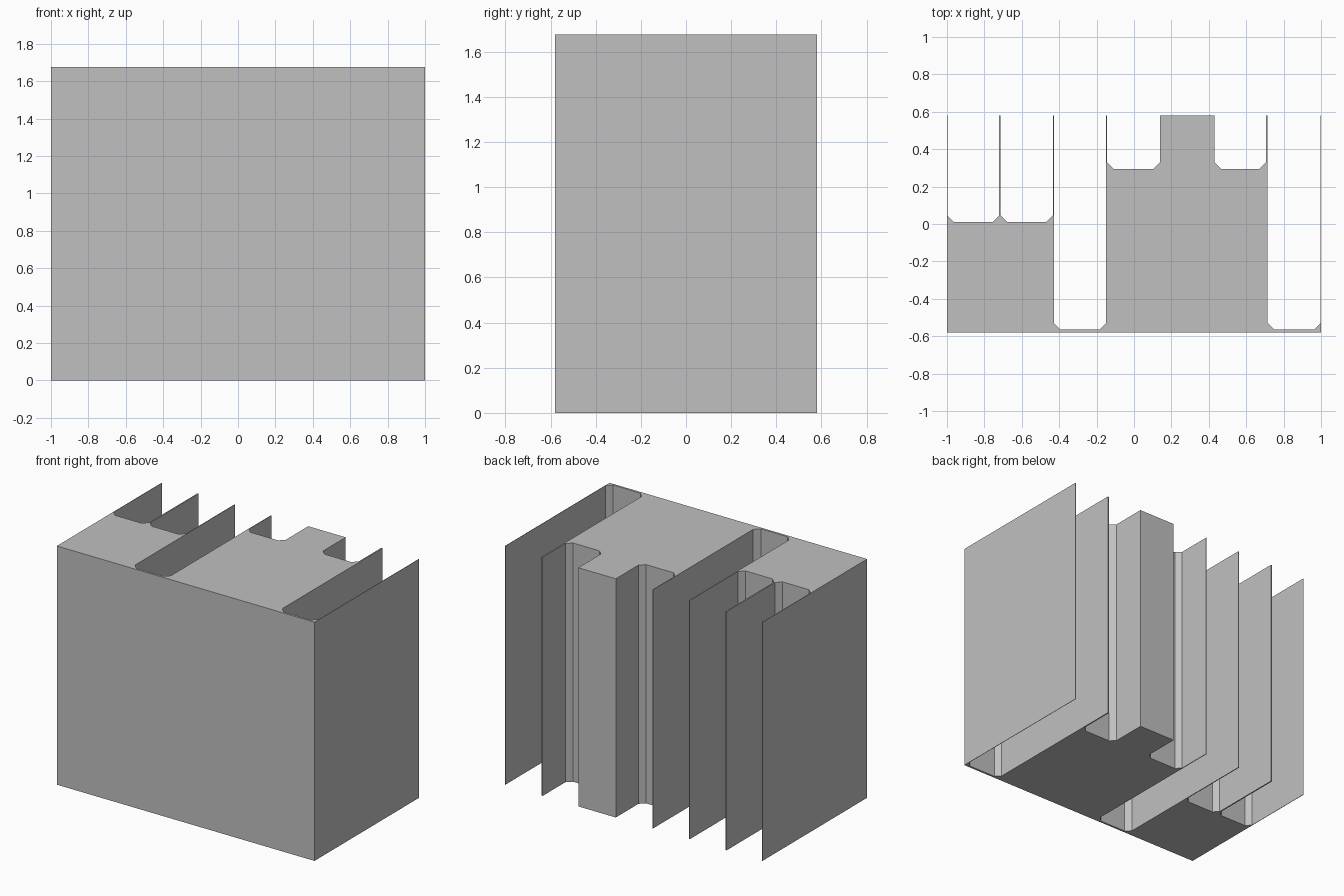
import bpy
import bmesh

cube = bpy.data.objects.get("Cube")
if cube:
    bpy.data.objects.remove(cube, do_unlink=True)

HEIGHT = 1.675
HALF_X = 1.0
HALF_Y = 0.58
CHAMFER = 0.035

# Pockets open to the back: left edge, right edge, floor depth
POCKETS = [
    (-0.997, -0.722, 0.01),
    (-0.713, -0.434, 0.01),
    (-0.428, -0.150, -0.565),
    (-0.145, 0.139, 0.295),
    (0.430, 0.706, 0.295),
    (0.715, 0.997, -0.565),
]


def pocket_outline(x0, x1, floor):
    """Pocket with two chamfered inner corners, walked along +x."""
    c = CHAMFER
    return [(x0, HALF_Y), (x0, floor + c), (x0 + c, floor),
            (x1 - c, floor), (x1, floor + c), (x1, HALF_Y)]


def make_material(name, value):
    mat = bpy.data.materials.new(name)
    mat.use_nodes = True
    colour = (value, value, value, 1)
    mat.diffuse_color = colour
    mat.node_tree.nodes["Principled BSDF"].inputs["Base Color"].default_value = colour
    return mat


# Plan outline: solid front, pocketed back edge
outline = [(HALF_X, -HALF_Y), (-HALF_X, -HALF_Y), (-HALF_X, HALF_Y)]
for pocket in POCKETS:
    outline += pocket_outline(*pocket)
outline.append((HALF_X, HALF_Y))

# Extrude the outline to full height
bm = bmesh.new()
base = bm.faces.new([bm.verts.new((x, y, 0)) for x, y in outline])
result = bmesh.ops.extrude_face_region(bm, geom=[base], use_keep_orig=True)
top_verts = [g for g in result["geom"] if isinstance(g, bmesh.types.BMVert)]
bmesh.ops.translate(bm, vec=(0, 0, HEIGHT), verts=top_verts)
bmesh.ops.recalc_face_normals(bm, faces=bm.faces)

mesh = bpy.data.meshes.new("pocketed_block")
bm.to_mesh(mesh)
bm.free()
mesh.materials.append(make_material("plain grey", 0.53))
block = bpy.data.objects.new("pocketed_block", mesh)
bpy.context.collection.objects.link(block)
